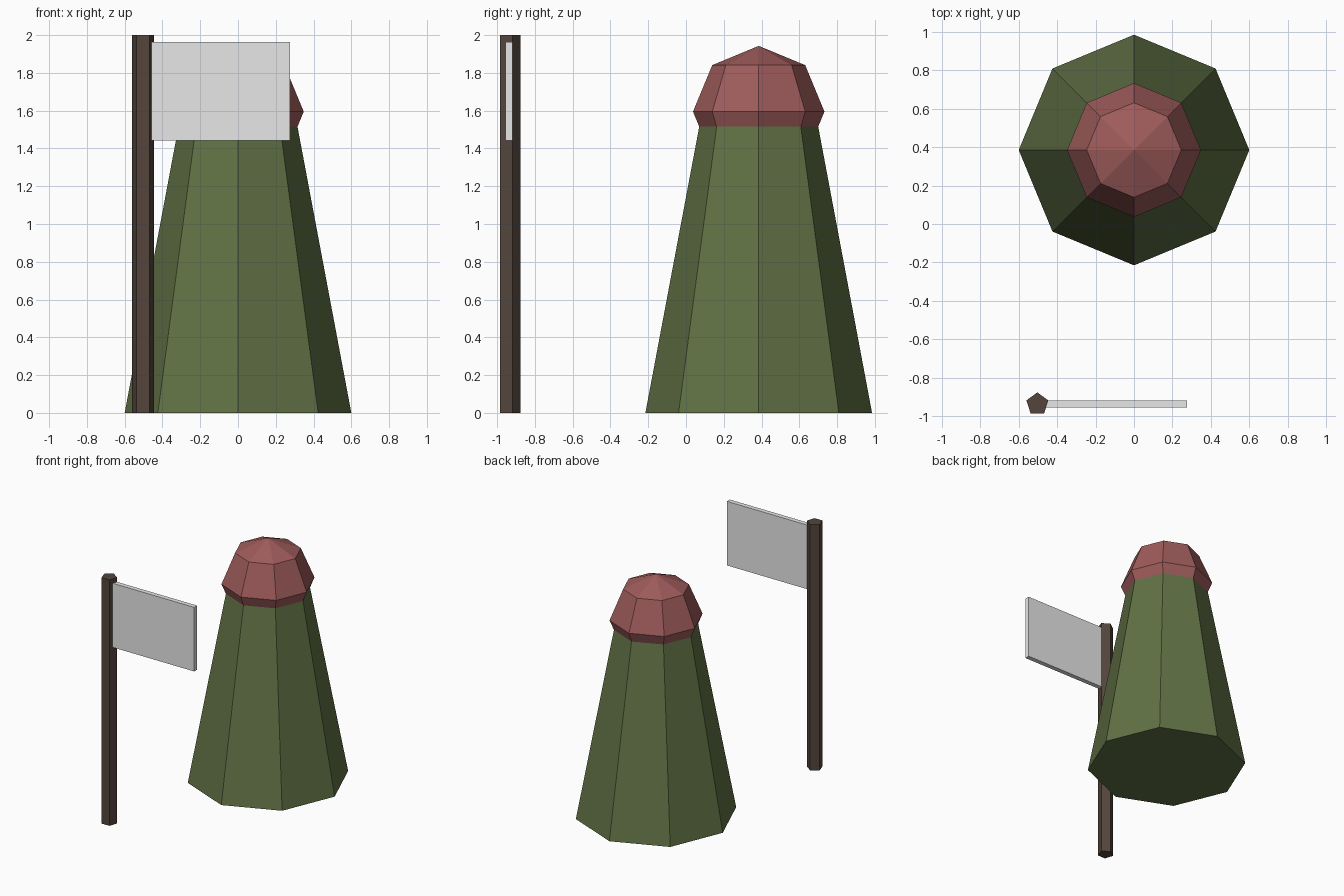
import bpy

if "Cube" in bpy.data.objects:
    bpy.data.objects.remove(bpy.data.objects["Cube"])


def material(name, rgb):
    m = bpy.data.materials.new(name)
    m.diffuse_color = (*rgb, 1)
    m.use_nodes = True
    m.node_tree.nodes["Principled BSDF"].inputs["Base Color"].default_value = m.diffuse_color
    return m


def finish(name, mat):
    ob = bpy.context.object
    ob.name = name
    ob.data.materials.append(mat)
    return ob


green = material("dark_green", (0.120, 0.166, 0.060))
red = material("dull_red", (0.345, 0.105, 0.105))
brown = material("dark_brown", (0.087, 0.060, 0.046))
white = material("light_grey", (0.8, 0.8, 0.8))

TOWER_Y, POLE_X, POLE_Y = 0.385, -0.503, -0.9365

# Tapered eight-sided body
H = 1.595
bpy.ops.mesh.primitive_cone_add(vertices=8, radius1=0.6, radius2=0.3, depth=H,
                                location=(0, TOWER_Y, H / 2))
finish("body", green)

# Faceted dome sitting over the body's top
bpy.ops.mesh.primitive_uv_sphere_add(segments=8, ring_count=4, radius=0.348,
                                     location=(0, TOWER_Y, H))
finish("dome", red)

# Five-sided pole
bpy.ops.mesh.primitive_cylinder_add(vertices=5, radius=0.06, depth=2,
                                    location=(POLE_X, POLE_Y, 1))
finish("pole", brown)

# Flag panel, its inner edge sunk into the pole
x0, x1, z0, z1 = -0.475, 0.275, 1.443, 1.964
bpy.ops.mesh.primitive_cube_add(size=1, location=((x0 + x1) / 2, POLE_Y, (z0 + z1) / 2))
flag = finish("flag", white)
flag.scale = (x1 - x0, 0.038, z1 - z0)
bpy.ops.object.transform_apply(location=False, rotation=False, scale=True)
